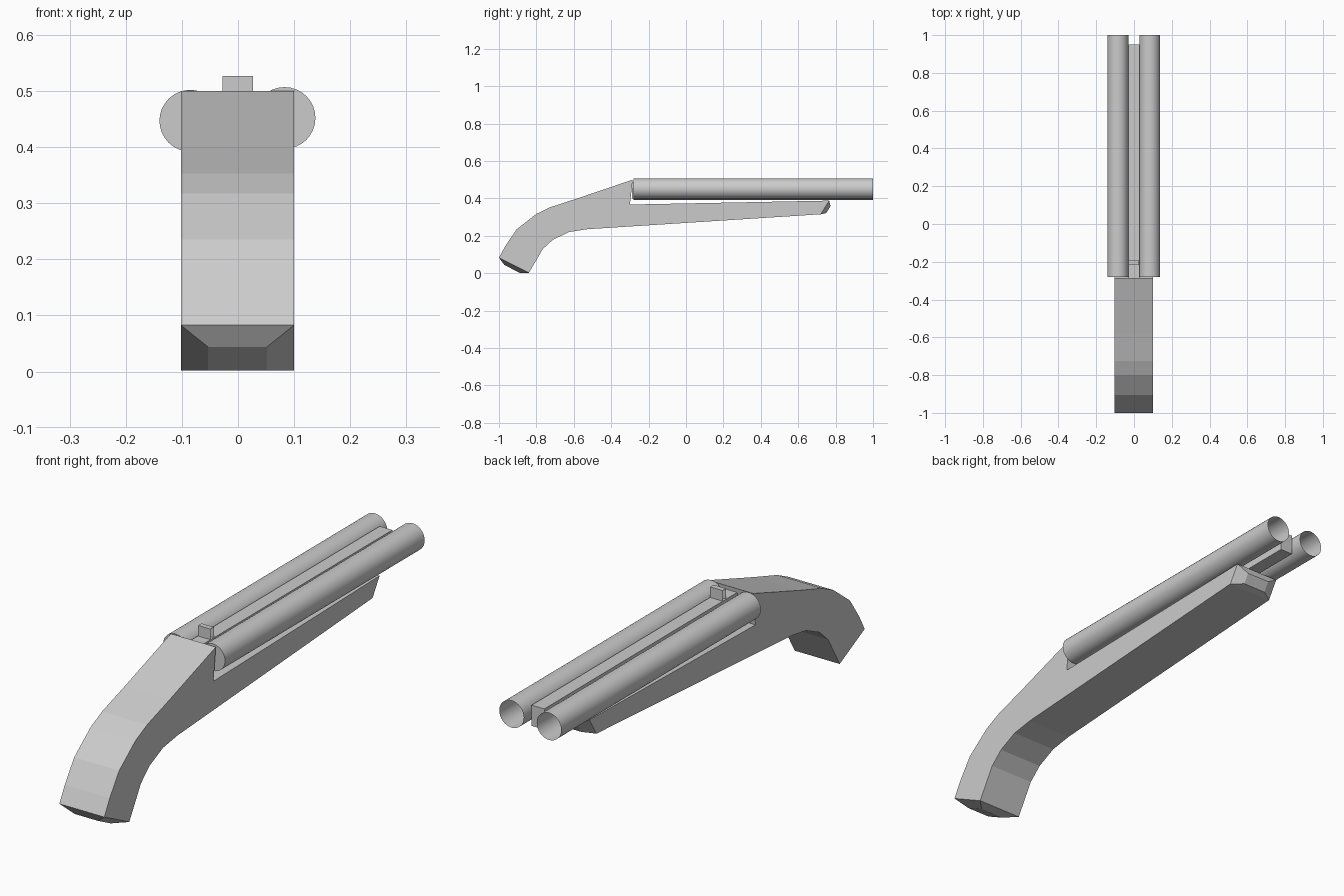
import bpy, bmesh, math
from mathutils import Vector, Matrix

if "Cube" in bpy.data.objects:
    bpy.data.objects.remove(bpy.data.objects["Cube"])


def finish(bm, name):
    bmesh.ops.recalc_face_normals(bm, faces=bm.faces[:])
    mesh = bpy.data.meshes.new(name)
    bm.to_mesh(mesh)
    bm.free()
    obj = bpy.data.objects.new(name, mesh)
    bpy.context.collection.objects.link(obj)
    return obj


def box(name, lo, hi, open_sides=False):
    bm = bmesh.new()
    bmesh.ops.create_cube(bm, size=1)
    lo, hi = Vector(lo), Vector(hi)
    for v in bm.verts:
        v.co = (lo + hi) / 2 + v.co * (hi - lo)
    if open_sides:
        bm.normal_update()
        drop = [f for f in bm.faces if abs(f.normal.x) > 0.9 or f.normal.z < -0.9]
        bmesh.ops.delete(bm, geom=drop, context='FACES')
    return finish(bm, name)


# Stock and fore-end: side profile (y, z) extruded across x
profile = [(-1.0, 0.083), (-0.965, 0.147), (-0.905, 0.235), (-0.80, 0.317),
           (-0.725, 0.353), (-0.58, 0.40), (-0.285, 0.50), (-0.30, 0.367),
           (0.765, 0.388), (0.72, 0.315), (-0.53, 0.235), (-0.625, 0.22),
           (-0.71, 0.18), (-0.765, 0.13), (-0.84, 0.002)]
n = len(profile)
bm = bmesh.new()
left = [bm.verts.new((-0.102, y, z)) for y, z in profile]
right = [bm.verts.new((0.1, y, z)) for y, z in profile]
bm.faces.new(left)
bm.faces.new(right[::-1])
sides = [bm.faces.new((left[i], right[i], right[(i + 1) % n], left[(i + 1) % n]))
         for i in range(n)]
bmesh.ops.recalc_face_normals(bm, faces=bm.faces[:])

# Bevelled caps on the fore-end tip and the butt
for cap in (sides[8], sides[n - 1]):
    cap.normal_update()
    centre, normal = cap.calc_center_median(), cap.normal.copy()
    new = bmesh.ops.extrude_discrete_faces(bm, faces=[cap])['faces'][0]
    bmesh.ops.scale(bm, vec=(0.52, 0.52, 0.52), verts=new.verts[:],
                    space=Matrix.Translation(-centre))
    bmesh.ops.translate(bm, vec=normal * 0.022, verts=new.verts[:])
finish(bm, "stock")


# Barrels: closed at the breech, open at the muzzle
def barrel(name, x, z, radius=0.055, y0=-0.28, y1=1.0):
    bm = bmesh.new()
    bmesh.ops.create_cone(bm, cap_ends=True, segments=32, radius1=radius,
                          radius2=radius, depth=y1 - y0,
                          matrix=Matrix.Translation((x, (y0 + y1) / 2, z))
                          @ Matrix.Rotation(-math.pi / 2, 4, 'X'))
    muzzle = [f for f in bm.faces if len(f.verts) > 4 and f.calc_center_median().y > 0.9]
    bmesh.ops.delete(bm, geom=muzzle, context='FACES_ONLY')
    obj = finish(bm, name)
    bpy.ops.object.select_all(action='DESELECT')
    obj.select_set(True)
    bpy.context.view_layer.objects.active = obj
    bpy.ops.object.shade_smooth_by_angle(angle=math.radians(35))


barrel("left_barrel", -0.085, 0.447)
barrel("right_barrel", 0.083, 0.452)

# Rib between the barrels and the small rear sight plate
box("rib", (-0.029, -0.29, 0.40), (0.028, 0.95, 0.484))
box("rear_sight", (-0.028, -0.216, 0.484), (0.027, -0.194, 0.527), open_sides=True)
